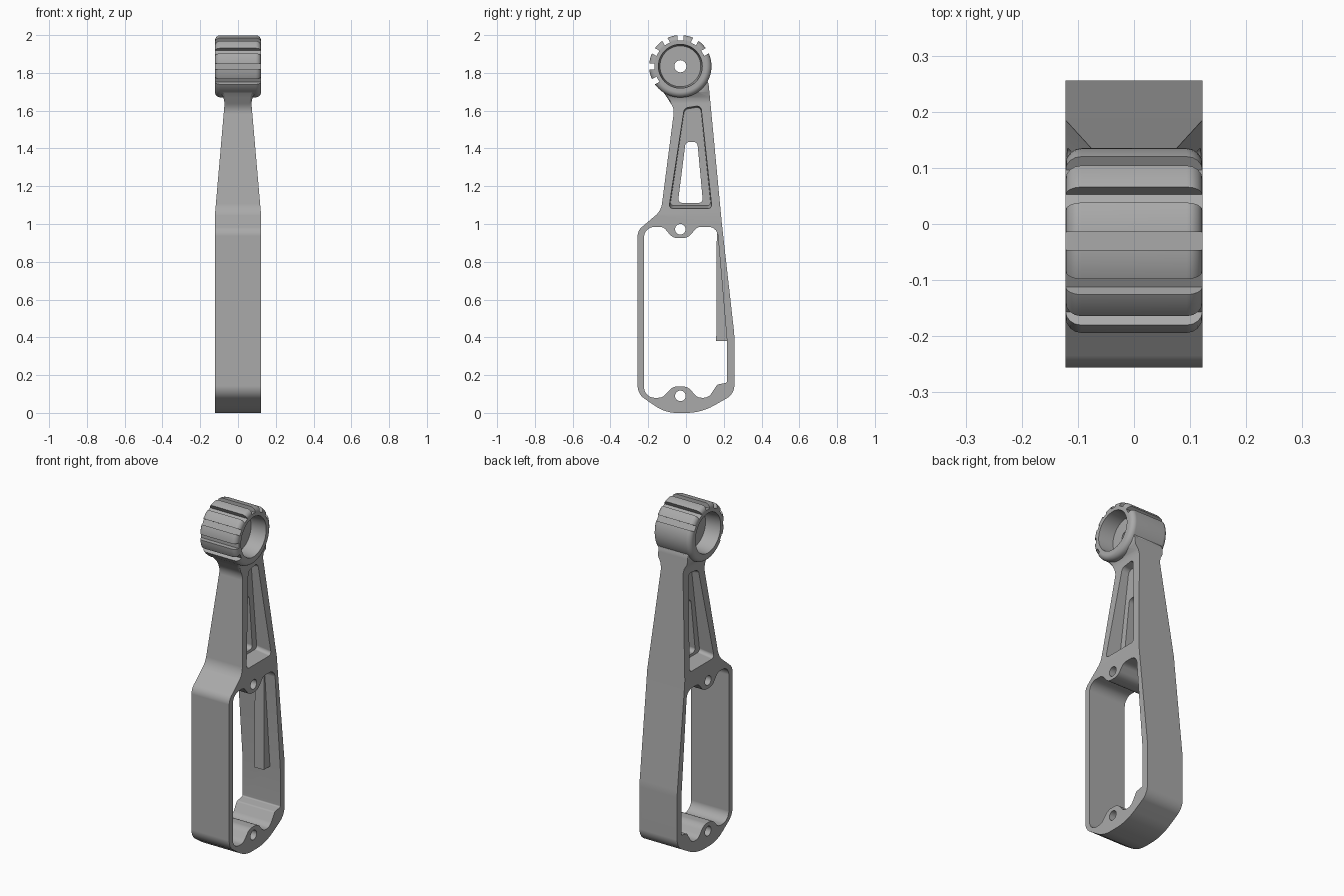
import bpy, bmesh, math
from mathutils import Vector, Matrix

cube = bpy.data.objects.get("Cube")
if cube:
    bpy.data.objects.remove(cube, do_unlink=True)

HALF = 0.122                    # half width of the handle
HEAD_Y, HEAD_Z, HEAD_R = -0.03, 1.835, 0.165

grey = bpy.data.materials.new("satin_grey")
grey.use_nodes = True
grey.diffuse_color = (0.4, 0.4, 0.4, 1)
grey.node_tree.nodes["Principled BSDF"].inputs["Base Color"].default_value = (0.4, 0.4, 0.4, 1)


def rounded(corners, steps=7):
    """Turn (y, z, radius) corners into a filleted outline."""
    out = []
    n = len(corners)
    for i, (y, z, r) in enumerate(corners):
        p = Vector((y, z))
        if r == 0:
            out.append(p)
            continue
        a = (Vector(corners[i - 1][:2]) - p).normalized()
        b = (Vector(corners[(i + 1) % n][:2]) - p).normalized()
        half = a.angle(b) / 2
        centre = p + (a + b).normalized() * (r / math.sin(half))
        start = p + a * (r / math.tan(half)) - centre
        end = p + b * (r / math.tan(half)) - centre
        for k in range(steps + 1):
            t = k / steps
            out.append(centre + start.lerp(end, t).normalized() * r)
    return out


def to_object(name, bm):
    bmesh.ops.recalc_face_normals(bm, faces=bm.faces)
    mesh = bpy.data.meshes.new(name)
    bm.to_mesh(mesh)
    bm.free()
    mesh.materials.append(grey)
    obj = bpy.data.objects.new(name, mesh)
    bpy.context.collection.objects.link(obj)
    return obj


def prism(outline, x0, x1, draft=1.0):
    """Extrude an outline along x; draft scales the x0 end."""
    bm = bmesh.new()
    mid = sum(outline, Vector((0, 0))) / len(outline)
    low = [bm.verts.new((x0, *(mid + (p - mid) * draft))) for p in outline]
    high = [bm.verts.new((x1, *p)) for p in outline]
    bm.faces.new(low)
    bm.faces.new(high)
    for i in range(len(outline)):
        bm.faces.new((low[i - 1], low[i], high[i], high[i - 1]))
    return bm


def drum(y, z, r0, r1, x0, x1, sides=48):
    bm = bmesh.new()
    place = Matrix.Translation(((x0 + x1) / 2, y, z)) @ Matrix.Rotation(math.pi / 2, 4, 'Y')
    bmesh.ops.create_cone(bm, cap_ends=True, segments=sides, radius1=r0, radius2=r1,
                          depth=abs(x1 - x0), matrix=place)
    return bm


def round_rims(bm, width, segments):
    rims = [e for e in bm.edges if abs(e.verts[0].co.x - e.verts[1].co.x) < 1e-5]
    bmesh.ops.bevel(bm, geom=rims, offset=width, segments=segments, profile=0.5,
                    affect='EDGES', clamp_overlap=False)


def combine(target, name, bm, operation):
    tool = to_object(name, bm)
    tool.hide_render = True
    mod = target.modifiers.new(name, 'BOOLEAN')
    mod.operation, mod.solver, mod.object = operation, 'EXACT', tool
    bpy.context.view_layer.objects.active = target
    bpy.ops.object.modifier_apply(modifier=mod.name)
    bpy.data.objects.remove(tool, do_unlink=True)


# Handle: side outline, rounded edges, then narrowed towards the neck
outer = rounded([
    (-0.256, 0.10, 0.08), (-0.11, 0, 0.2), (0.08, 0, 0.3), (0.256, 0.10, 0.08),
    (0.256, 0.415, 0.4), (0.19, 1.0, 0.5), (0.12, 1.74, 0.1), (0.09, 1.83, 0),
    (-0.1, 1.83, 0), (-0.13, 1.715, 0), (-0.062, 1.61, 0.08),
    (-0.132, 1.07, 0.1), (-0.256, 0.965, 0.06)])
bm = prism(outer, -HALF, HALF)
round_rims(bm, 0.022, 4)
widths = [(1.05, HALF), (1.64, 0.071), (1.67, 0.077), (1.70, 0.094), (1.9, 0.1)]
for z, _ in widths[:-1]:
    bmesh.ops.bisect_plane(bm, geom=bm.verts[:] + bm.edges[:] + bm.faces[:],
                           plane_co=(0, 0, z), plane_no=(0, 0, 1))
for v in bm.verts:
    for (z0, w0), (z1, w1) in zip(widths, widths[1:]):
        if z0 < v.co.z <= z1:
            v.co.x *= (w0 + (w1 - w0) * (v.co.z - z0) / (z1 - z0)) / HALF
            break
handle = to_object("lever_handle", bm)

# Round head
bm = drum(HEAD_Y, HEAD_Z, HEAD_R, HEAD_R, -HALF, HALF, 96)
round_rims(bm, 0.028, 4)
combine(handle, "head", bm, 'UNION')

# Large opening with two screw bosses
opening = rounded([
    (-0.222, 0.08, 0.055), (-0.125, 0.08, 0.05), (-0.07, 0.14, 0.06), (0.01, 0.14, 0.06),
    (0.06, 0.08, 0.05), (0.12, 0.08, 0.05), (0.165, 0.15, 0.015), (0.217, 0.16, 0.008),
    (0.217, 0.38, 0), (0.165, 0.985, 0.05), (0.06, 0.985, 0.04), (0.01, 0.925, 0.06),
    (-0.07, 0.925, 0.06), (-0.12, 0.985, 0.04), (-0.222, 0.985, 0.055)])
combine(handle, "opening", prism(opening, -0.3, 0.3), 'DIFFERENCE')

# Wedge rib on the rear inner wall
rib = [Vector(p) for p in ((0.16, 0.38), (0.225, 0.38), (0.18, 0.95), (0.163, 0.95))]
combine(handle, "rib", prism(rib, -0.005, 0.055), 'UNION')

# Pockets on both sides of the arm, and the window through its web
pocket = rounded([(-0.097, 1.068, 0.02), (0.143, 1.068, 0.02),
                  (0.083, 1.65, 0.025), (-0.012, 1.635, 0.03)])
for side in (-1, 1):
    combine(handle, "pocket", prism(pocket, side * 0.03, side * 0.2, 0.9), 'DIFFERENCE')
window = rounded([(-0.043, 1.112, 0.02), (0.09, 1.112, 0.02),
                  (0.06, 1.435, 0.025), (-0.002, 1.435, 0.025)])
combine(handle, "window", prism(window, -0.3, 0.3), 'DIFFERENCE')

# Head recesses, axle hole and screw holes
for side in (-1, 1):
    r_in, r_out = 0.108, 0.117
    ends = (r_in, r_out, 0.03, 0.13) if side > 0 else (r_out, r_in, -0.13, -0.03)
    combine(handle, "recess", drum(HEAD_Y, HEAD_Z, *ends, 64), 'DIFFERENCE')
for z, r in ((HEAD_Z, 0.032), (0.972, 0.028), (0.09, 0.028)):
    combine(handle, "hole", drum(HEAD_Y, z, r, r, -0.3, 0.3, 32), 'DIFFERENCE')

# Indexing notches around the head
for k in range(7):
    angle = math.radians(30 + 30 * k)
    bm = bmesh.new()
    bmesh.ops.create_cube(bm, size=1, matrix=Matrix.Translation((0, HEAD_Y, HEAD_Z))
                          @ Matrix.Rotation(angle, 4, 'X')
                          @ Matrix.Translation((0, HEAD_R + 0.012, 0))
                          @ Matrix.Diagonal((0.5, 0.08, 0.032, 1)))
    combine(handle, "notch", bm, 'DIFFERENCE')

# Smooth shading with crisp edges
bpy.ops.object.select_all(action='DESELECT')
handle.select_set(True)
bpy.context.view_layer.objects.active = handle
bpy.ops.object.shade_smooth_by_angle(angle=math.radians(30))
normals = handle.modifiers.new("weighted_normals", 'WEIGHTED_NORMAL')
normals.keep_sharp = True
